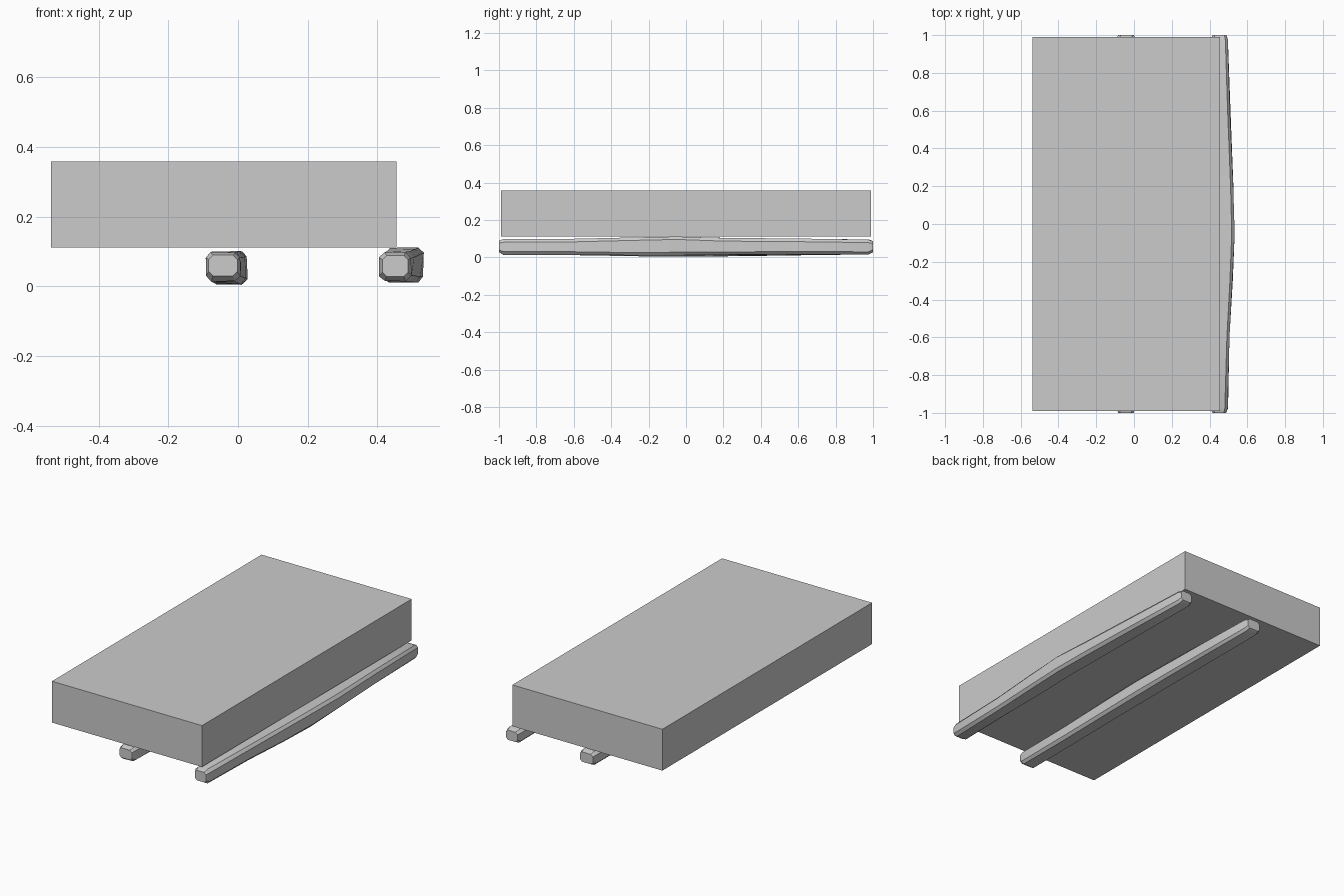
import bpy, bmesh, random

if "Cube" in bpy.data.objects:
    bpy.data.objects.remove(bpy.data.objects["Cube"])

random.seed(4)


def finish(name, bm):
    bmesh.ops.recalc_face_normals(bm, faces=bm.faces)
    me = bpy.data.meshes.new(name)
    bm.to_mesh(me)
    bm.free()
    ob = bpy.data.objects.new(name, me)
    bpy.context.collection.objects.link(ob)
    return ob


def box(name, lo, hi):
    bm = bmesh.new()
    bmesh.ops.create_cube(bm, size=1)
    for v in bm.verts:
        v.co = [(a + b) / 2 + c * (b - a) for a, b, c in zip(lo, hi, v.co)]
    return finish(name, bm)


def ring(y, x0, x1, z0, z1, c, jitter):
    # worn rectangle with eight corners, chamfered by c
    pts = [(x0 + c, z0), (x1 - c, z0), (x1, z0 + c), (x1, z1 - c),
           (x1 - c, z1), (x0 + c, z1), (x0, z1 - c), (x0, z0 + c)]
    r = random.uniform
    return [(x + (x1 + x0 - 2 * x) * r(0, jitter), y,
             z + (z1 + z0 - 2 * z) * r(0, jitter)) for x, z in pts]


def hewn_beam(name, stations):
    bm = bmesh.new()
    rings = []
    last = len(stations) - 1
    for i, (y, x0, x1, z0, z1) in enumerate(stations):
        end = i in (0, last)
        c = 0.012 if end else 0.016
        rings.append([bm.verts.new(p) for p in
                      ring(y, x0, x1, z0, z1, c, 0.0 if end else 0.04)])
    for a, b in zip(rings, rings[1:]):
        for i in range(8):
            j = (i + 1) % 8
            bm.faces.new((a[i], a[j], b[j], b[i]))
    bm.faces.new(rings[0])
    bm.faces.new(rings[-1])
    ob = finish(name, bm)
    bpy.context.view_layer.objects.active = ob
    ob.select_set(True)
    bpy.ops.object.shade_smooth_by_angle(angle=0.5)
    ob.select_set(False)
    return ob


# Main slab
box("slab", (-0.537, -0.99, 0.111), (0.455, 0.99, 0.358))

# Outer beam, bowed outward at mid length
hewn_beam("outer_beam", [
    (-1.0, 0.415, 0.488, 0.028, 0.088),
    (-0.975, 0.402, 0.499, 0.013, 0.099),
    (-0.60, 0.408, 0.509, 0.013, 0.101),
    (-0.30, 0.415, 0.525, 0.009, 0.107),
    (-0.05, 0.420, 0.534, 0.010, 0.113),
    (0.20, 0.417, 0.528, 0.011, 0.105),
    (0.60, 0.410, 0.512, 0.015, 0.101),
    (0.975, 0.405, 0.500, 0.013, 0.096),
    (1.0, 0.415, 0.490, 0.028, 0.086)])

# Centre beam, straighter
hewn_beam("centre_beam", [
    (-1.0, -0.084, -0.002, 0.030, 0.089),
    (-0.975, -0.095, 0.010, 0.012, 0.099),
    (-0.60, -0.091, 0.013, 0.012, 0.100),
    (-0.20, -0.082, 0.024, 0.005, 0.102),
    (0.05, -0.080, 0.029, 0.003, 0.102),
    (0.30, -0.083, 0.024, 0.006, 0.101),
    (0.65, -0.089, 0.018, 0.010, 0.100),
    (0.975, -0.093, 0.010, 0.013, 0.097),
    (1.0, -0.084, 0.000, 0.028, 0.087)])
